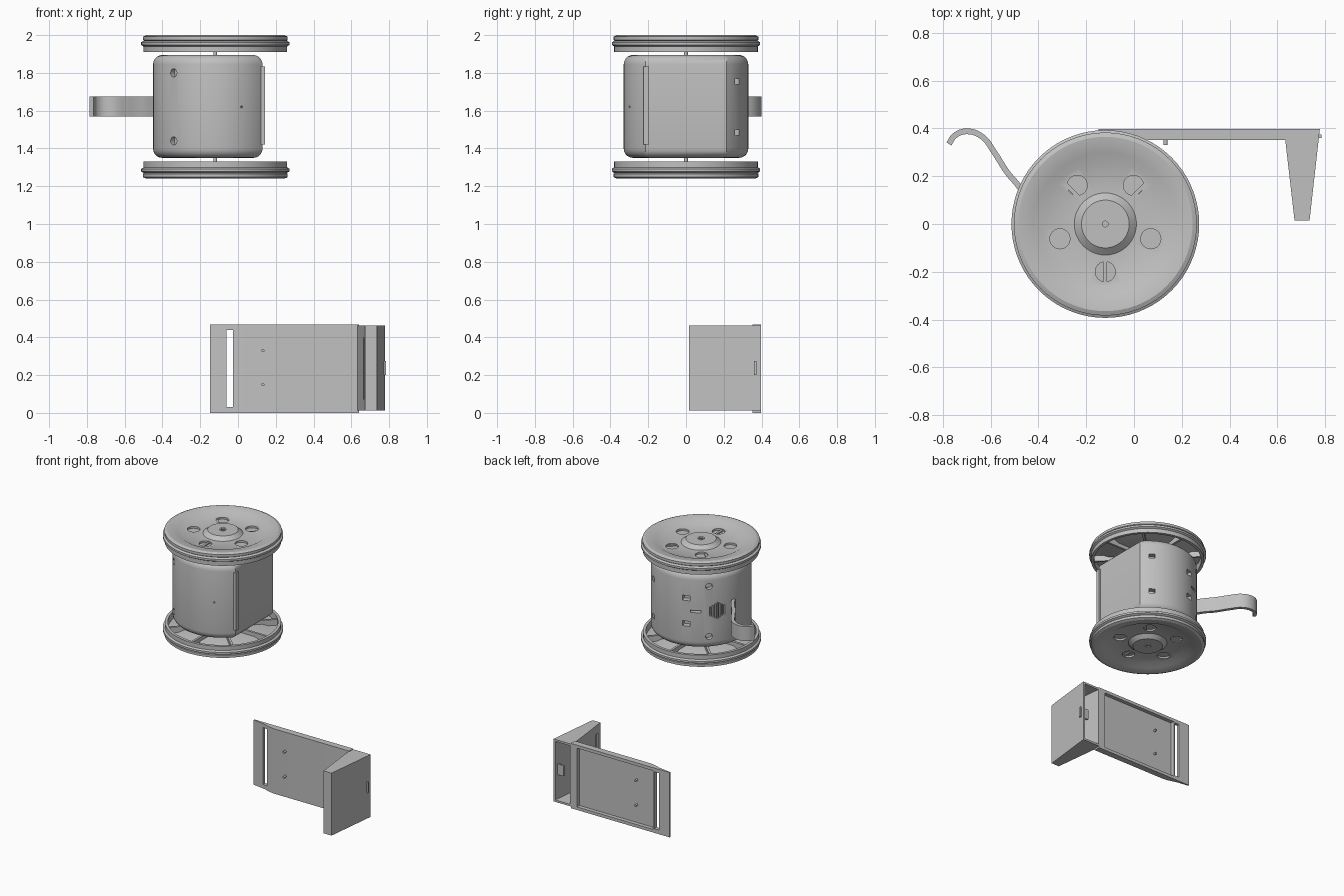
import bpy, bmesh, math
from mathutils import Matrix, Vector

cube = bpy.data.objects.get("Cube")
if cube:
    bpy.data.objects.remove(cube, do_unlink=True)

grey = bpy.data.materials.new("light grey")
grey.use_nodes = True
COLOUR = (0.53, 0.53, 0.53, 1)
grey.diffuse_color = COLOUR
grey.node_tree.nodes["Principled BSDF"].inputs["Base Color"].default_value = COLOUR

CX, MID = -0.12, 1.62      # spool axis and its middle height
R = 0.33                   # body radius


def finish(name, bm):
    """Turn a bmesh into a named grey object."""
    bmesh.ops.recalc_face_normals(bm, faces=bm.faces)
    mesh = bpy.data.meshes.new(name)
    bm.to_mesh(mesh)
    bm.free()
    mesh.materials.append(grey)
    obj = bpy.data.objects.new(name, mesh)
    bpy.context.collection.objects.link(obj)
    return obj


def activate(obj):
    bpy.ops.object.select_all(action='DESELECT')
    obj.select_set(True)
    bpy.context.view_layer.objects.active = obj


def smooth(obj):
    activate(obj)
    bpy.ops.object.shade_smooth_by_angle(angle=math.radians(30))


def cut(obj, bm):
    """Subtract a bmesh from an object and discard the cutter."""
    cutter = finish("cutter", bm)
    cutter.hide_render = True
    activate(obj)
    mod = obj.modifiers.new("cut", 'BOOLEAN')
    mod.object = cutter
    mod.solver = 'EXACT'
    bpy.ops.object.modifier_apply(modifier=mod.name)
    bpy.data.objects.remove(cutter, do_unlink=True)


def add_box(bm, lo, hi, matrix=Matrix()):
    lo, hi = Vector(lo), Vector(hi)
    place = Matrix.Translation((lo + hi) / 2) @ Matrix.Diagonal((*(hi - lo), 1))
    bmesh.ops.create_cube(bm, size=1, matrix=matrix @ place)


def add_cylinder(bm, radius, depth, matrix, sides=24):
    bmesh.ops.create_cone(bm, cap_ends=True, segments=sides, radius1=radius,
                          radius2=radius, depth=depth, matrix=matrix)


def add_prism(bm, outline, z0, z1):
    face = bm.faces.new([bm.verts.new((x, y, z0)) for x, y in outline])
    top = bmesh.ops.extrude_face_region(bm, geom=[face])["geom"]
    verts = [v for v in top if isinstance(v, bmesh.types.BMVert)]
    bmesh.ops.translate(bm, verts=verts, vec=(0, 0, z1 - z0))


def on_body(degrees, z, radius=R):
    """Frame on the body wall: local x points outward, y runs around."""
    return (Matrix.Translation((CX, 0, z)) @ Matrix.Rotation(math.radians(degrees), 4, 'Z')
            @ Matrix.Translation((radius, 0, 0)))


# Spool body: a drum with one flat side and rounded ends
half = math.acos(0.25 / R)
steps = 64
outline = []
for i in range(steps + 1):
    a = half + (2 * math.pi - 2 * half) * i / steps
    outline.append((CX + R * math.cos(a), R * math.sin(a)))
bm = bmesh.new()
add_prism(bm, outline, 1.35, 1.895)
body = finish("spool_body", bm)
bev = body.modifiers.new("round", 'BEVEL')
bev.width, bev.segments, bev.limit_method = 0.05, 5, 'ANGLE'
bev.angle_limit = math.radians(60)
activate(body)
bpy.ops.object.modifier_apply(modifier=bev.name)

# Openings in the body wall
bm = bmesh.new()
turn = Matrix.Rotation(math.pi / 2, 4, 'Y')
for angle in (134, 228):                       # screw holes
    for z in (1.44, 1.80):
        add_cylinder(bm, 0.022, 0.06, on_body(angle, z) @ turn)
add_cylinder(bm, 0.006, 0.04, on_body(-65, MID) @ turn, 12)
for angle, w, h, dz in ((55, 0.02, 0.016, 0.135), (108, 0.025, 0.018, 0.092)):
    for s in (-1, 1):                          # square windows
        add_box(bm, (-0.04, -w, -h), (0.04, w, h), on_body(angle, MID + s * dz))
add_box(bm, (-0.04, -0.035, -0.008), (0.04, 0.035, 0.008), on_body(119, MID))
for i in range(-3, 4):                         # hexagonal grille
    h = 0.06 - 0.009 * abs(i)
    add_box(bm, (-0.03, i * 0.016 - 0.005, -h), (0.04, i * 0.016 + 0.005, h),
            on_body(144, MID))
cut(body, bm)
smooth(body)

# Raised strip at the edge of the flat side
bm = bmesh.new()
add_box(bm, (0.09, -0.225, 1.42), (0.142, -0.195, 1.835))
finish("edge_strip", bm)

# Curled pull tab
path = [(-0.435, 0.08), (-0.48, 0.155), (-0.53, 0.215), (-0.585, 0.30), (-0.635, 0.365),
        (-0.70, 0.388), (-0.75, 0.37), (-0.775, 0.335)]
curve = bpy.data.curves.new("tab_path", 'CURVE')
curve.dimensions = '3D'
spline = curve.splines.new('BEZIER')
spline.bezier_points.add(len(path) - 1)
for p, (x, y) in zip(spline.bezier_points, path):
    p.co = (x, y, MID)
    p.handle_left_type = p.handle_right_type = 'AUTO'
curve.resolution_u = 6
sample = bpy.data.objects.new("tab_path", curve)
bpy.context.collection.objects.link(sample)
line = [v.co.copy() for v in sample.to_mesh().vertices]
sample.to_mesh_clear()
bpy.data.objects.remove(sample, do_unlink=True)
left, right = [], []
for i, p in enumerate(line):
    d = (line[min(i + 1, len(line) - 1)] - line[max(i - 1, 0)]).normalized()
    side = Vector((-d.y, d.x, 0)) * 0.012
    left.append((p + side)[:2])
    right.append((p - side)[:2])
bm = bmesh.new()
add_prism(bm, left + right[::-1], 1.57, 1.675)
smooth(finish("pull_tab", bm))

# Wheels: dished discs, open towards the body, mirrored about the middle
profile = [(0, .37), (.012, .37), (.012, .38), (.022, .38), (.022, .375), (.10, .375),
           (.13, .35), (.26, .35), (.30, .372), (.365, .38), (.383, .372), (.383, .354),
           (.378, .35), (.393, .342), (.393, .328), (.38, .32), (.38, .29), (.36, .29),
           (.36, .34), (.30, .34), (.26, .325), (.05, .325), (.05, .30), (0, .30)]
for name, s in (("top", 1), ("bottom", -1)):
    bm = bmesh.new()
    verts = [bm.verts.new((CX + r, 0, MID + s * z)) for r, z in profile]
    edges = [bm.edges.new(pair) for pair in zip(verts, verts[1:])]
    bmesh.ops.spin(bm, geom=verts + edges, cent=(CX, 0, 0), axis=(0, 0, 1),
                   angle=2 * math.pi, steps=72, use_merge=True)
    bmesh.ops.remove_doubles(bm, verts=bm.verts, dist=0.0001)
    wheel = finish(name + "_wheel", bm)
    bm = bmesh.new()
    for i in range(5):                         # round recesses
        a = math.radians(270 + 72 * i)
        spot = (CX + 0.2 * math.cos(a), 0.2 * math.sin(a), MID + s * 0.362)
        add_cylinder(bm, 0.042, 0.05, Matrix.Translation(spot), 32)
    cut(wheel, bm)
    smooth(wheel)

    # Radial ribs inside the wheel
    bm = bmesh.new()
    z0, z1 = sorted((MID + s * 0.298, MID + s * 0.345))
    for i in range(8):
        add_box(bm, (0.04, -0.008, z0), (0.365, 0.008, z1),
                Matrix.Translation((CX, 0, 0)) @ Matrix.Rotation(i * math.pi / 4, 4, 'Z'))
    finish(name + "_wheel_ribs", bm)

bm = bmesh.new()
add_cylinder(bm, 0.01, 0.64, Matrix.Translation((CX, 0, MID)), 16)
smooth(finish("axle", bm))

# Cover panel with a thin end, a recessed back and a long slot
bm = bmesh.new()
add_prism(bm, [(-.148, .39), (-.148, .398), (.64, .398), (.64, .352), (.04, .352),
               (0, .358), (-.05, .374)], 0, 0.467)
panel = finish("cover_panel", bm)
bm = bmesh.new()
add_box(bm, (-0.015, 0.37, 0.022), (0.59, 0.45, 0.445))
add_box(bm, (-0.062, 0.3, 0.03), (-0.026, 0.45, 0.44))
cut(panel, bm)
smooth(panel)

# Pegs through the panel
bm = bmesh.new()
for z in (0.15, 0.33):
    add_cylinder(bm, 0.008, 0.06, Matrix.Translation((0.132, 0.36, z))
                 @ Matrix.Rotation(math.pi / 2, 4, 'X'), 16)
smooth(finish("panel_pegs", bm))

# Tapered hollow foot, open at the back, with a groove on its inner side
bm = bmesh.new()
add_prism(bm, [(.628, .398), (.778, .398), (.735, .015), (.672, .015)], 0.012, 0.462)
foot = finish("tapered_foot", bm)
bm = bmesh.new()
add_prism(bm, [(.645, .42), (.766, .42), (.724, .03), (.683, .03)], 0.026, 0.448)
cut(foot, bm)
bm = bmesh.new()
add_box(bm, (0.63, 0.05, 0.07), (0.68, 0.075, 0.40))
cut(foot, bm)

# Clip at the back of the foot
bm = bmesh.new()
add_box(bm, (0.715, 0.36, 0.2), (0.784, 0.374, 0.275))
finish("foot_clip", bm)
